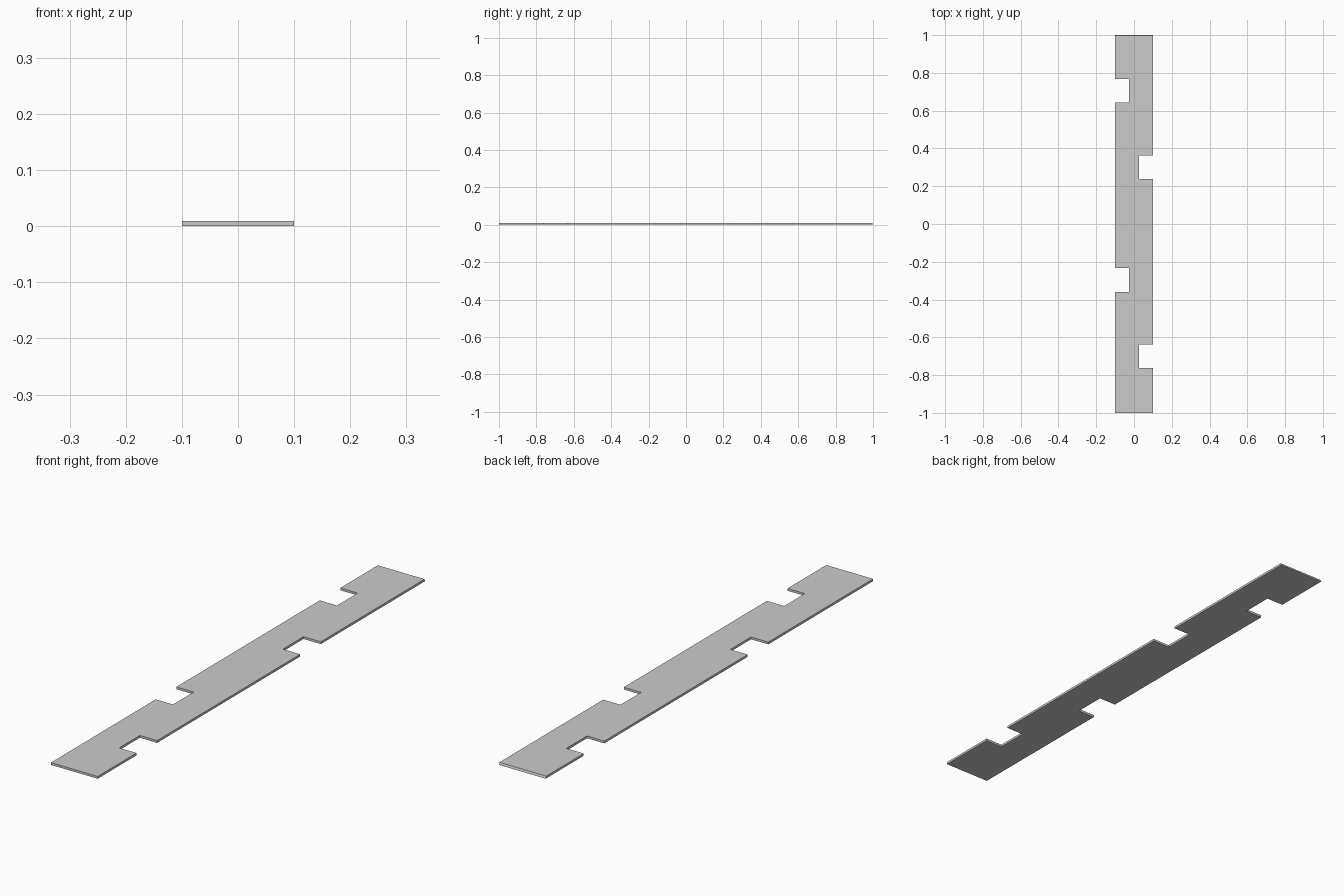
import bpy, bmesh

if "Cube" in bpy.data.objects:
    bpy.data.objects.remove(bpy.data.objects["Cube"])

THICK = 0.009
HALF_W, HALF_L = 0.1, 1.0
DEPTH, HALF_NOTCH = 0.074, 0.063


def edge_points(side, centres):
    """Walk along one long edge, stepping inwards at every notch."""
    x_out, x_in = side * HALF_W, side * (HALF_W - DEPTH)
    pts = [(x_out, -HALF_L)]
    for c in centres:
        a, b = c - HALF_NOTCH, c + HALF_NOTCH
        pts += [(x_out, a), (x_in, a), (x_in, b), (x_out, b)]
    return pts + [(x_out, HALF_L)]


# Plank outline: staggered notches on the right and left edges
outline = edge_points(1, (-0.7, 0.3)) + edge_points(-1, (-0.297, 0.705))[::-1]

bm = bmesh.new()
base = bm.faces.new([bm.verts.new((x, y, 0)) for x, y in outline])
top = bmesh.ops.extrude_face_region(bm, geom=[base], use_keep_orig=True)
for v in (g for g in top["geom"] if isinstance(g, bmesh.types.BMVert)):
    v.co.z = THICK
    # Back end leans in very slightly
    if v.co.y > HALF_L - 0.001:
        v.co.y -= 0.003
bmesh.ops.recalc_face_normals(bm, faces=bm.faces)

mesh = bpy.data.meshes.new("notched_plank")
bm.to_mesh(mesh)
bm.free()
plank = bpy.data.objects.new("notched_plank", mesh)
bpy.context.collection.objects.link(plank)
